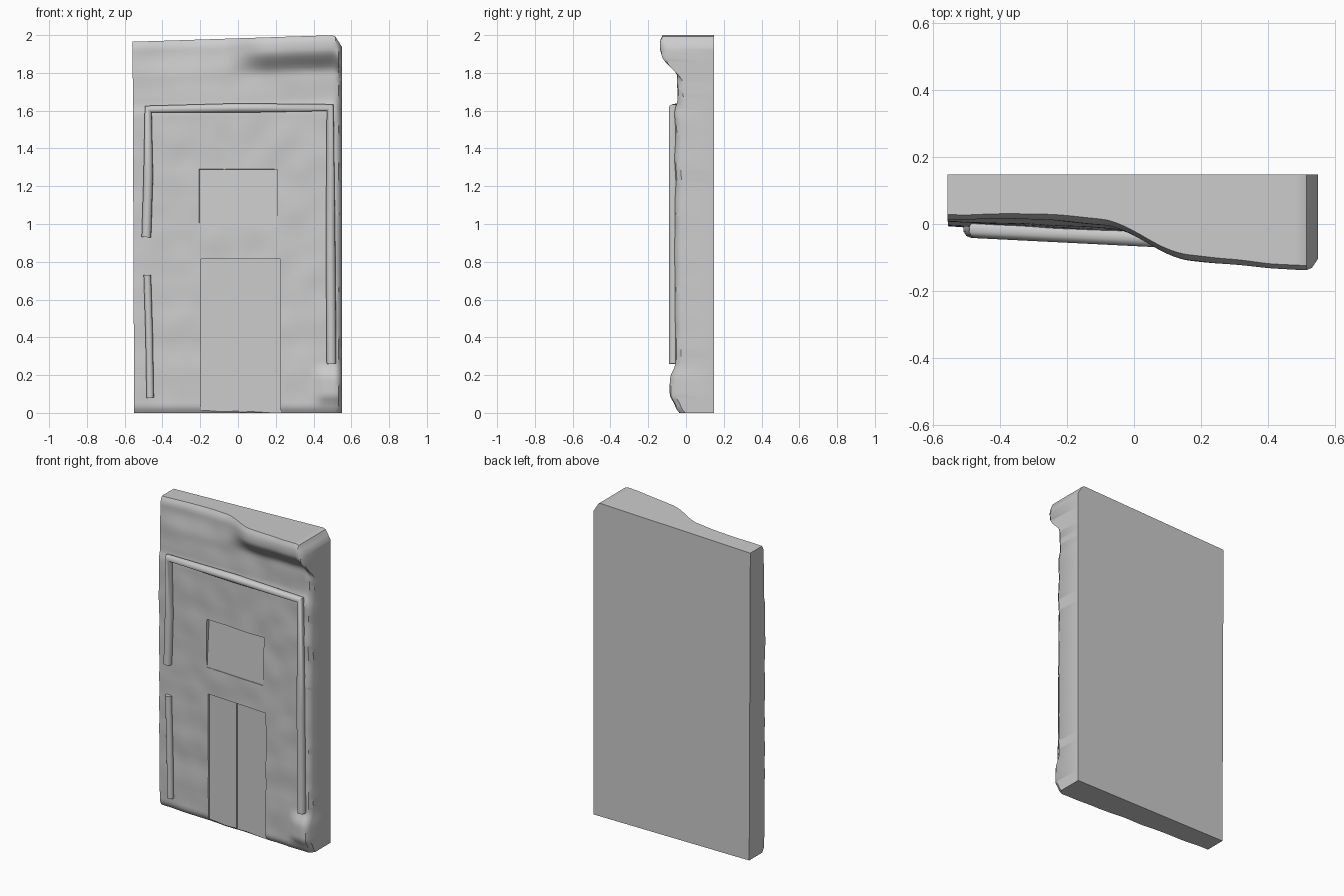
import bpy, bmesh, math
from mathutils import Vector, noise

cube = bpy.data.objects.get("Cube")
if cube:
    bpy.data.objects.remove(cube, do_unlink=True)

stone = bpy.data.materials.new("grey stone")
stone.use_nodes = True
GREY = (0.6, 0.6, 0.6, 1)
stone.diffuse_color = GREY
stone.node_tree.nodes["Principled BSDF"].inputs["Base Color"].default_value = GREY

BACK = 0.148
SLOPE = -0.05


def smooth(a, b, v):
    t = max(0, min(1, (v - a) / (b - a)))
    return t * t * (3 - 2 * t)


def wall_y(x):
    return -0.032 + SLOPE * x


def lip_y(x):
    """Front edge of the cornice, much deeper on the right."""
    return 0.015 - 0.02 * smooth(-0.3, 0, x) - 0.1 * smooth(-0.1, 0.17, x) - 0.033 * smooth(0.1, 0.5, x)


def top_z(x):
    return 1.983 + 0.033 * x - 0.07 * smooth(0.505, 0.56, x)


def face_y(x, z):
    """Worn front surface: wall, cornice cove, bottom bulge and rounded rims."""
    cove = smooth(1.8, 1.93, z)
    y = wall_y(x) * (1 - cove) + lip_y(x) * cove
    y += 0.012 * smooth(1.6, 1.66, z) * (1 - cove)
    y -= 0.028 * smooth(0.38, 0.47, x) * smooth(0.03, 0.1, z) * (1 - smooth(0.18, 0.27, z))
    y += 0.035 * smooth(0.515, 0.552, x) ** 2
    y += 0.02 * (1 - smooth(0, 0.03, z)) + 0.015 * smooth(1.97, 2.0, z)
    return y + 0.006 * noise.noise(Vector((x * 7, 0, z * 7)))


def finish(obj, name, angle=35):
    obj.name = name
    obj.data.materials.clear()
    obj.data.materials.append(stone)
    bpy.ops.object.select_all(action='DESELECT')
    obj.select_set(True)
    bpy.context.view_layer.objects.active = obj
    bpy.ops.object.shade_smooth_by_angle(angle=math.radians(angle))


# Slab: displaced front grid, with its rim extruded to a flat back
NX, NZ = 64, 110
bm = bmesh.new()
bmesh.ops.create_grid(bm, x_segments=NX, y_segments=NZ, size=1)
for v in bm.verts:
    x = v.co.x * 0.55
    h = (v.co.y + 1) / 2
    z = h * top_z(x)
    left_lean = 0.008 * h * smooth(0.3, 0.55, -x)
    v.co = (x - left_lean, face_y(x, h * 2), z)
rim = [e for e in bm.edges if e.is_boundary]
new = bmesh.ops.extrude_edge_only(bm, edges=rim)["geom"]
back_verts = [g for g in new if isinstance(g, bmesh.types.BMVert)]
for v in back_verts:
    v.co.y = BACK
bmesh.ops.holes_fill(bm, edges=[e for e in bm.edges if e.is_boundary], sides=0)
bmesh.ops.recalc_face_normals(bm, faces=bm.faces)
mesh = bpy.data.meshes.new("wall_slab")
bm.to_mesh(mesh)
bm.free()
slab = bpy.data.objects.new("wall_slab", mesh)
bpy.context.collection.objects.link(slab)


def cut(x0, x1, z0, z1, depth, tilt=0):
    """Carve a shallow recess parallel to the leaning wall."""
    cx, cz = (x0 + x1) / 2, (z0 + z1) / 2
    bpy.ops.mesh.primitive_cube_add(size=1, location=(cx, wall_y(cx) + depth - 0.1, cz))
    cutter = bpy.context.object
    cutter.scale = (x1 - x0, 0.2, z1 - z0)
    cutter.rotation_euler = (tilt, 0, math.atan(SLOPE))
    cutter.hide_render = True
    mod = slab.modifiers.new("recess", 'BOOLEAN')
    mod.operation = 'DIFFERENCE'
    mod.solver = 'EXACT'
    mod.object = cutter
    bpy.context.view_layer.objects.active = slab
    bpy.ops.object.modifier_apply(modifier=mod.name)
    bpy.data.objects.remove(cutter, do_unlink=True)


# Window, fading out toward its sill, and the two door leaves
cut(-0.21, 0.205, 0.99, 1.295, 0.013, -0.06)
cut(-0.2, 0.0, -0.1, 0.815, 0.012)
cut(0.0, 0.222, -0.1, 0.815, 0.018)
finish(slab, "wall_slab")


def moulding(name, points, radius):
    """Rounded strip following the wall surface."""
    curve = bpy.data.curves.new(name, 'CURVE')
    curve.dimensions = '3D'
    curve.bevel_depth = radius
    curve.bevel_resolution = 3
    curve.use_fill_caps = True
    spline = curve.splines.new('POLY')
    spline.points.add(len(points) - 1)
    for p, (x, z) in zip(spline.points, points):
        p.co = (x, wall_y(x) - 0.008, z, 1)
    obj = bpy.data.objects.new(name, curve)
    bpy.context.collection.objects.link(obj)
    bpy.ops.object.select_all(action='DESELECT')
    obj.select_set(True)
    bpy.context.view_layer.objects.active = obj
    bpy.ops.object.convert(target='MESH')
    finish(bpy.context.object, name, 50)


# Frame moulding, broken on the left and stopping short on the right
moulding("frame_moulding", [(-0.485, 0.93), (-0.475, 1.25), (-0.475, 1.608),
                            (0, 1.614), (0.488, 1.616), (0.49, 0.9), (0.495, 0.26)], 0.026)
moulding("lower_left_moulding", [(-0.465, 0.08), (-0.47, 0.4), (-0.48, 0.73)], 0.02)
